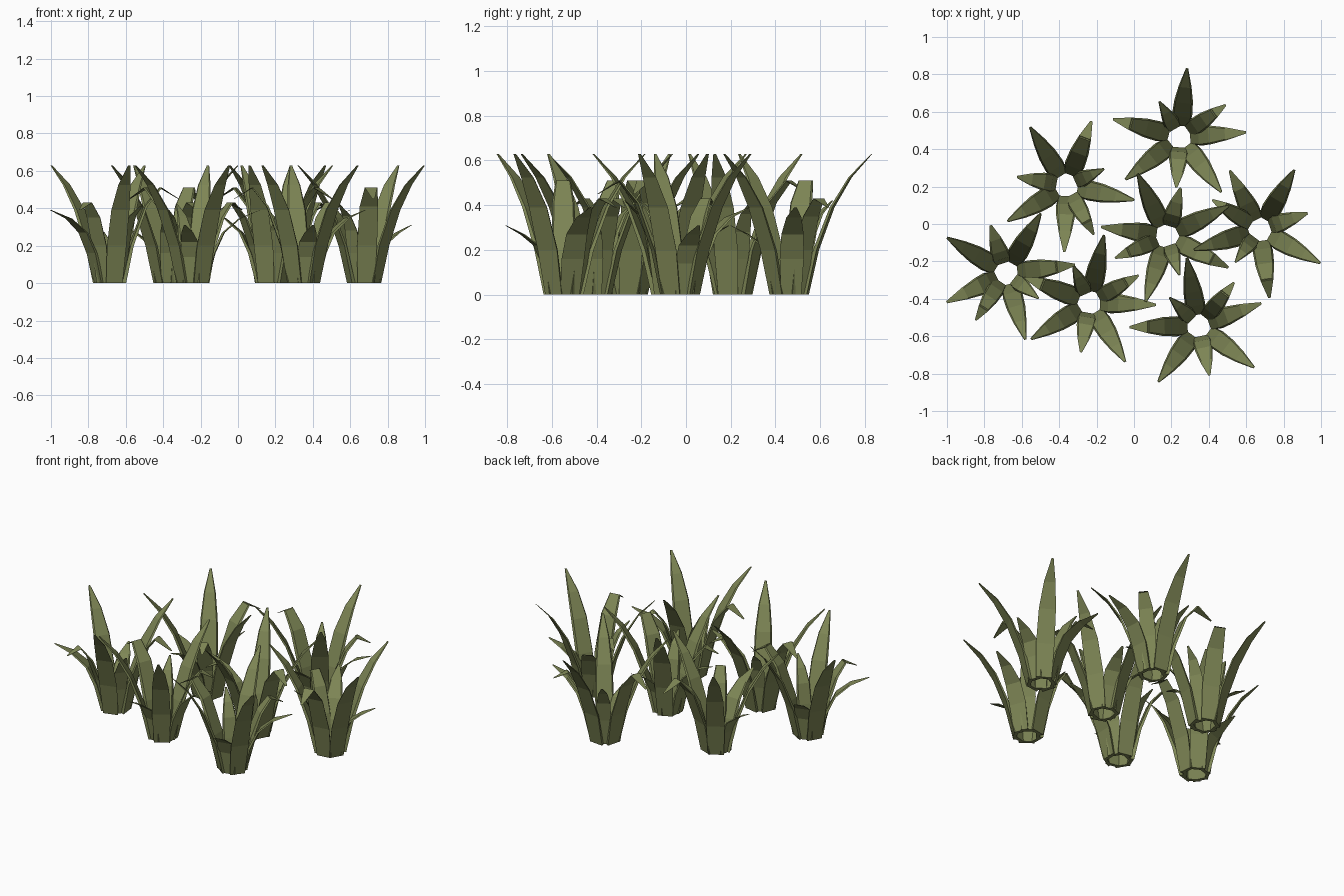
import bpy, bmesh, math
from mathutils import Vector

if "Cube" in bpy.data.objects:
    bpy.data.objects.remove(bpy.data.objects["Cube"])

leaf = bpy.data.materials.new("olive green")
leaf.diffuse_color = (0.205, 0.235, 0.09, 1)
leaf.use_nodes = True
leaf.node_tree.nodes["Principled BSDF"].inputs["Base Color"].default_value = leaf.diffuse_color

# Blade side profiles: (distance from tuft centre, height)
TALL = [(.080, 0), (.125, .20), (.195, .39), (.275, .525), (.370, .63)]
ARCH = [(.080, 0), (.120, .20), (.195, .41), (.275, .51), (.370, .45)]
BOW = [(.075, 0), (.110, .20), (.165, .35), (.225, .43), (.300, .39)]
WIDE = [(.075, 0), (.115, .16), (.165, .27), (.250, .345), (.355, .39)]
LOW = [(.075, 0), (.095, .14), (.130, .22), (.195, .27), (.270, .31)]
STEEP = [(.070, 0), (.090, .16), (.115, .28), (.155, .36), (.220, .42)]

# Half widths and thicknesses along a blade
WIDTHS = [.046, .054, .050, .034, .006]
THICK = [.020, .016, .012, .009, .004]

# One tuft: direction in degrees, profile, width factor
BLADES = [(0, STEEP, .8), (45, ARCH, 1), (98, TALL, 1), (146, LOW, .95),
          (187, TALL, 1), (244, WIDE, 1), (275, BOW, .85), (324, TALL, 1)]

# Tuft placement: x, y, turn in degrees
TUFTS = [(.245, .465, 120), (-.36, .205, 24), (-.683, -.263, 322),
         (-.237, -.42, 114), (.175, -.065, 288), (.673, -.03, 233),
         (.347, -.545, 136)]


def add_blade(bm, angle, profile, wide):
    """Thin tapering blade with a box section bent along the profile."""
    a = math.radians(angle)
    out = Vector((math.cos(a), math.sin(a), 0))
    side = Vector((-math.sin(a), math.cos(a), 0))
    rings = []
    for (r, z), w, t in zip(profile, WIDTHS, THICK):
        w *= wide
        c = out * r + Vector((0, 0, z))
        inner = c - out * t
        rings.append([bm.verts.new(p) for p in (
            c - side * w, c + side * w,
            inner + side * w * .85, inner - side * w * .85)])
    for lo, hi in zip(rings, rings[1:]):
        for i in range(4):
            j = (i + 1) % 4
            bm.faces.new((lo[i], lo[j], hi[j], hi[i]))
    bm.faces.new(rings[0][::-1])
    bm.faces.new(rings[-1])


# Shared tuft mesh
mesh = bpy.data.meshes.new("grass_tuft")
bm = bmesh.new()
for b in BLADES:
    add_blade(bm, *b)
bmesh.ops.recalc_face_normals(bm, faces=bm.faces[:])
bm.to_mesh(mesh)
bm.free()
mesh.materials.append(leaf)

# Scatter the tufts
for i, (x, y, turn) in enumerate(TUFTS):
    ob = bpy.data.objects.new(f"grass_tuft_{i + 1}", mesh)
    ob.location = (x, y, 0)
    ob.rotation_euler.z = math.radians(turn)
    bpy.context.collection.objects.link(ob)
